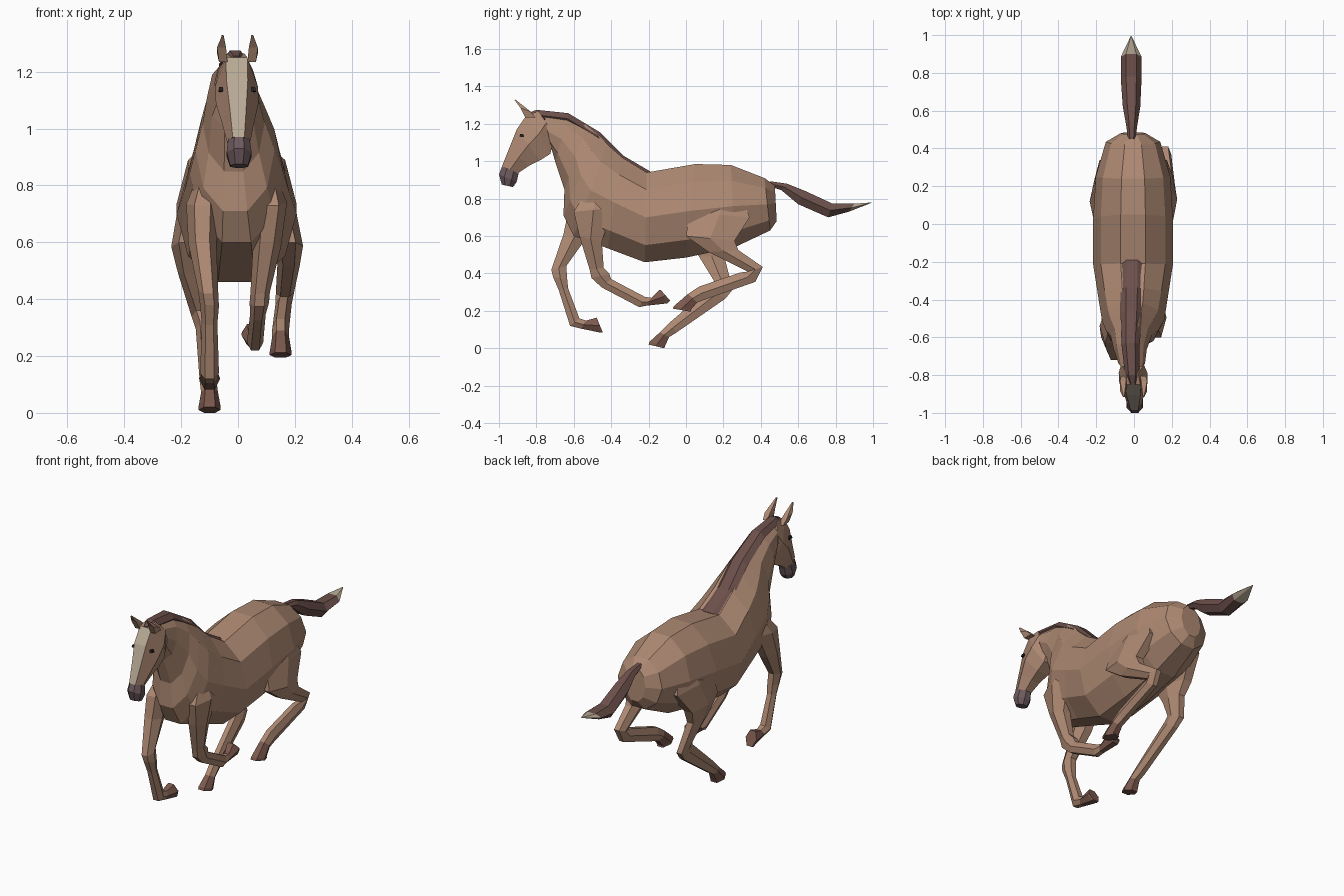
import bpy
import math


def mat(name, r, g, b):
    m = bpy.data.materials.new(name)
    m.diffuse_color = (r, g, b, 1)
    return m


COAT = mat("coat", .42, .25, .17)
DARK = mat("dark_hair", .15, .08, .07)
MUZZLE = mat("muzzle_skin", .15, .10, .11)
BLAZE = mat("blaze", .48, .40, .30)
HOOF = mat("hoof", .20, .10, .075)
EYE = mat("eye", .02, .015, .015)
WIDEN = {4: 1.41, 6: 1.1, 8: 1.08, 10: 1.03}


def loft(name, rings, n, material):
    """Rings are (front y, front z, back y, back z, half width, centre x)."""
    verts, faces = [], []
    k = 1 / math.cos(math.pi / n)
    for ay, az, by, bz, hw, cx in rings:
        for i in range(n):
            t = (i + .5) * 2 * math.pi / n
            c, s = math.cos(t) * k, math.sin(t) * WIDEN[n]
            verts.append((cx + hw * s,
                          (ay + by) / 2 + (ay - by) / 2 * c,
                          (az + bz) / 2 + (az - bz) / 2 * c))
    for r in range(len(rings) - 1):
        for i in range(n):
            a, b = r * n + i, r * n + (i + 1) % n
            faces.append((a, b, b + n, a + n))
    faces.append(tuple(range(n))[::-1])
    faces.append(tuple(range(len(verts) - n, len(verts))))
    me = bpy.data.meshes.new(name)
    me.from_pydata(verts, [], faces)
    ob = bpy.data.objects.new(name, me)
    bpy.context.collection.objects.link(ob)
    me.materials.append(material)
    # consistent outward normals
    bpy.context.view_layer.objects.active = ob
    ob.select_set(True)
    bpy.ops.object.mode_set(mode='EDIT')
    bpy.ops.mesh.select_all(action='SELECT')
    bpy.ops.mesh.normals_make_consistent(inside=False)
    bpy.ops.object.mode_set(mode='OBJECT')
    ob.select_set(False)
    return ob


# Trunk and neck, from rump to throat
loft("body_and_neck", [
    (.475, .87, .485, .68, .065, -.005),
    (.42, .91, .45, .63, .14, -.005),
    (.24, .98, .26, .54, .192, -.005),
    (.05, .985, .0, .485, .205, -.005),
    (-.21, .94, -.22, .46, .205, -.005),
    (-.34, 1.02, -.42, .535, .18, -.005),
    (-.42, 1.09, -.60, .60, .16, -.005),
    (-.47, 1.14, -.655, .71, .135, -.01),
    (-.53, 1.19, -.65, .85, .106, -.015),
    (-.63, 1.235, -.70, 1.00, .085, -.02),
    (-.76, 1.25, -.72, 1.07, .068, -.012)], 10, COAT)

# Head, with a pale blaze painted on the front faces
head = loft("head", [
    (-.79, 1.265, -.70, 1.15, .055, -.008),
    (-.85, 1.25, -.725, 1.04, .069, -.005),
    (-.905, 1.17, -.78, 1.005, .068, -.003),
    (-.945, 1.07, -.84, .975, .052, 0),
    (-.985, .97, -.90, .935, .037, .002)], 6, COAT)
head.data.materials.append(BLAZE)
for p in head.data.polygons:
    if p.normal.y < -.65 and abs(p.normal.x) < .2 and p.center.z > .97:
        p.material_index = 1

loft("muzzle", [
    (-.983, .975, -.895, .935, .038, .003),
    (-1.0, .93, -.905, .89, .044, .004),
    (-.985, .875, -.925, .862, .032, .004)], 8, MUZZLE)

for side, word in ((1, "right"), (-1, "left")):
    loft(word + "_ear", [
        (-.86, 1.235, -.805, 1.235, .015, side * .05 - .002),
        (-.885, 1.285, -.83, 1.265, .016, side * .056 - .002),
        (-.917, 1.327, -.912, 1.33, .003, side * .052 - .002)], 4, COAT)
    loft(word + "_eye", [
        (-.89, 1.132, -.865, 1.128, .008, side * .058 - .003),
        (-.887, 1.146, -.868, 1.144, .006, side * .057 - .003)], 4, EYE)

# Mane along the crest of the neck
loft("mane", [
    (-.19, .945, -.20, .915, .050, -.01),
    (-.335, 1.03, -.35, .985, .055, -.012),
    (-.46, 1.155, -.485, 1.105, .052, -.014),
    (-.63, 1.257, -.64, 1.20, .044, -.018),
    (-.80, 1.275, -.80, 1.22, .034, -.01),
    (-.85, 1.255, -.84, 1.235, .018, -.006)], 6, DARK)

# Tail and its pale tip
loft("tail", [
    (.45, .893, .45, .865, .018, -.012),
    (.54, .88, .51, .845, .027, -.012),
    (.64, .84, .60, .77, .042, -.013),
    (.78, .775, .76, .70, .050, -.015),
    (.90, .773, .87, .73, .050, -.015)], 6, DARK)
loft("tail_tip", [
    (.90, .773, .87, .73, .050, -.015),
    (.995, .78, .99, .777, .003, -.015)], 6, BLAZE)

# Front legs
loft("right_front_leg", [
    (-.54, .83, -.42, .83, .025, .11),
    (-.60, .73, -.39, .75, .052, .115),
    (-.57, .60, -.45, .57, .045, .102),
    (-.515, .42, -.44, .43, .031, .078),
    (-.505, .375, -.41, .40, .031, .075),
    (-.45, .325, -.40, .37, .025, .07),
    (-.25, .22, -.22, .275, .026, .06),
    (-.21, .228, -.185, .27, .024, .056)], 6, COAT)
loft("right_front_hoof", [
    (-.21, .228, -.185, .27, .024, .056),
    (-.10, .24, -.145, .31, .035, .05),
    (-.085, .255, -.135, .312, .033, .05)], 6, HOOF)
loft("left_front_leg", [
    (-.55, .83, -.43, .83, .025, -.115),
    (-.63, .73, -.45, .74, .052, -.125),
    (-.655, .61, -.54, .58, .045, -.125),
    (-.72, .42, -.64, .44, .032, -.105),
    (-.71, .38, -.635, .37, .030, -.10),
    (-.68, .31, -.63, .32, .025, -.10),
    (-.62, .12, -.57, .16, .030, -.10),
    (-.56, .105, -.535, .148, .026, -.10)], 6, COAT)
loft("left_front_hoof", [
    (-.56, .105, -.535, .148, .026, -.10),
    (-.455, .083, -.49, .16, .034, -.10),
    (-.445, .085, -.478, .165, .032, -.10)], 6, HOOF)

# Hind legs
loft("right_hind_leg", [
    (.09, .87, .29, .85, .025, .125),
    (.02, .73, .34, .70, .055, .143),
    (.0, .60, .26, .575, .046, .178),
    (.12, .515, .28, .525, .036, .178),
    (.33, .41, .41, .435, .029, .165),
    (.29, .405, .37, .355, .026, .16),
    (.07, .33, .10, .26, .027, .15),
    (.01, .29, .06, .245, .027, .15)], 6, COAT)
loft("right_hind_hoof", [
    (.01, .29, .06, .245, .027, .15),
    (-.065, .225, .025, .205, .035, .15),
    (-.07, .212, .028, .195, .035, .15)], 6, HOOF)
loft("left_hind_leg", [
    (.09, .87, .29, .85, .025, -.135),
    (.02, .73, .34, .70, .055, -.152),
    (.0, .60, .24, .57, .048, -.182),
    (.07, .49, .205, .49, .037, -.17),
    (.15, .36, .25, .315, .030, -.13),
    (.13, .325, .21, .265, .026, -.12),
    (-.09, .135, -.05, .085, .027, -.105),
    (-.14, .085, -.09, .06, .027, -.10)], 6, COAT)
loft("left_hind_hoof", [
    (-.14, .085, -.09, .06, .027, -.10),
    (-.195, .035, -.112, .012, .035, -.10),
    (-.20, .02, -.115, .0, .035, -.10)], 6, HOOF)
